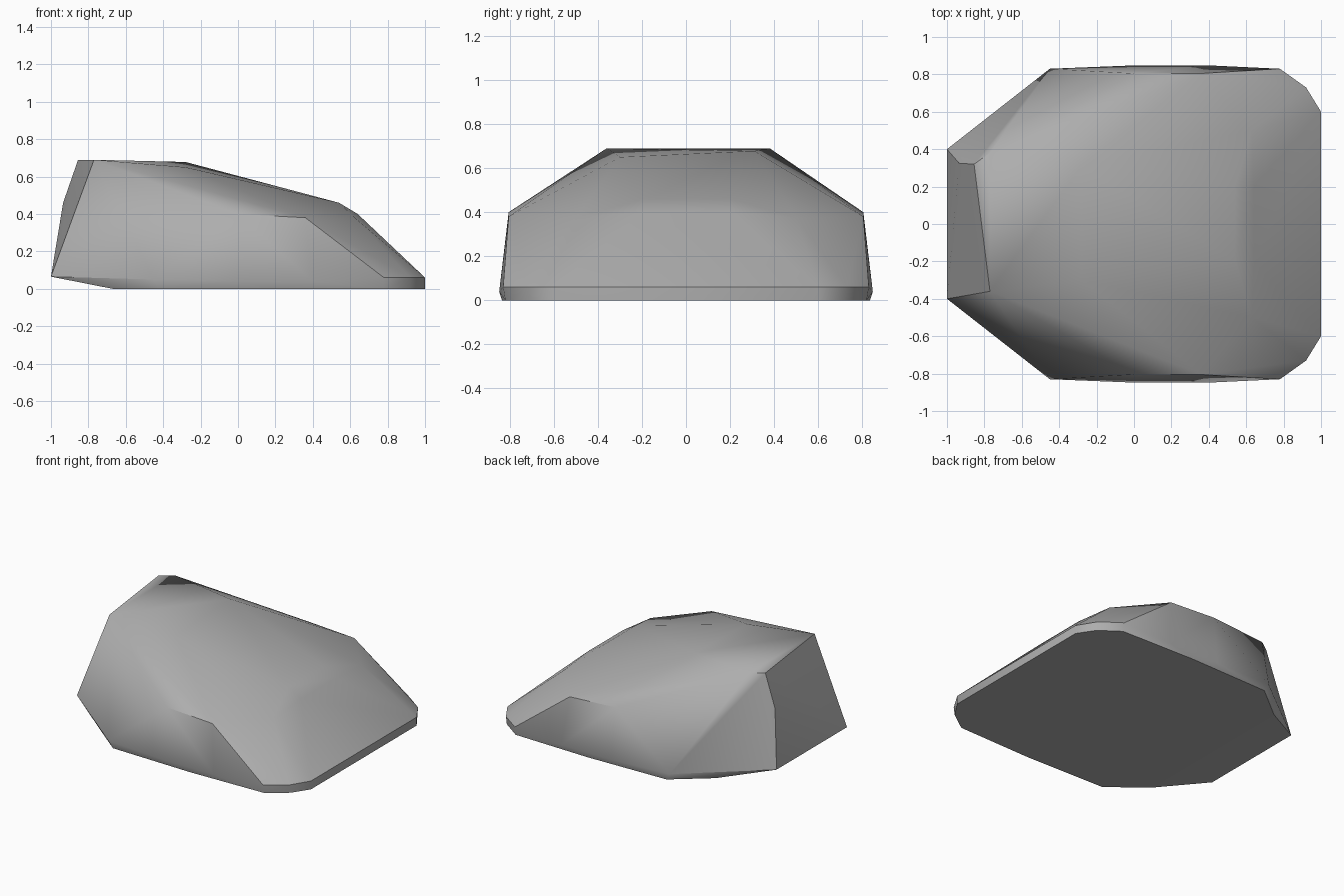
import bpy, bmesh, math

cube = bpy.data.objects.get("Cube")
if cube:
    bpy.data.objects.remove(cube, do_unlink=True)

# Stone material
stone = bpy.data.materials.new("stone grey")
stone.use_nodes = True
colour = (0.42, 0.42, 0.42, 1)
stone.diffuse_color = colour
bsdf = stone.node_tree.nodes["Principled BSDF"]
bsdf.inputs["Base Color"].default_value = colour
bsdf.inputs["Roughness"].default_value = 0.9

# Corners shared by both sides, mirrored across y
mirrored = [
    (-0.67, 0.62, 0), (-0.42, 0.82, 0), (0.2, 0.835, 0),      # underside
    (0.78, 0.82, 0), (0.92, 0.72, 0), (1, 0.6, 0),
    (-1, 0.4, 0.065), (-0.45, 0.83, 0.05), (0, 0.848, 0.04),  # lower rim
    (0.4, 0.848, 0.04), (0.78, 0.83, 0.06), (0.92, 0.73, 0.06), (1, 0.6, 0.06),
    (0, 0.805, 0.4), (0.36, 0.805, 0.38),                     # shoulders
    (0.54, 0.2, 0.46), (0.63, 0.5, 0.375), (0.64, 0.2, 0.4),  # sloping brow
]
# Chipped crown, different on each side
crown = [(-0.77, -0.36, 0.69), (-0.28, -0.3, 0.65), (-0.28, 0.31, 0.678),
         (-0.77, 0.38, 0.69), (-0.855, 0.32, 0.69), (-0.935, 0.325, 0.46)]

# Boulder: the hull around its corners
bm = bmesh.new()
for x, y, z in mirrored:
    for side in (-1, 1):
        bm.verts.new((x, side * y, z))
for corner in crown:
    bm.verts.new(corner)
hull = bmesh.ops.convex_hull(bm, input=bm.verts[:])
unused = {v for v in hull["geom_interior"] + hull["geom_unused"]
          if isinstance(v, bmesh.types.BMVert)}
bmesh.ops.delete(bm, geom=list(unused), context="VERTS")
bmesh.ops.dissolve_limit(bm, angle_limit=math.radians(0.5),
                         verts=bm.verts[:], edges=bm.edges[:])
bmesh.ops.recalc_face_normals(bm, faces=bm.faces[:])

mesh = bpy.data.meshes.new("boulder")
bm.to_mesh(mesh)
bm.free()
mesh.materials.append(stone)
boulder = bpy.data.objects.new("boulder", mesh)
bpy.context.collection.objects.link(boulder)

# Smooth facets with sharp ridges
bpy.ops.object.select_all(action="DESELECT")
boulder.select_set(True)
bpy.context.view_layer.objects.active = boulder
bpy.ops.object.shade_smooth_by_angle(angle=math.radians(38))
